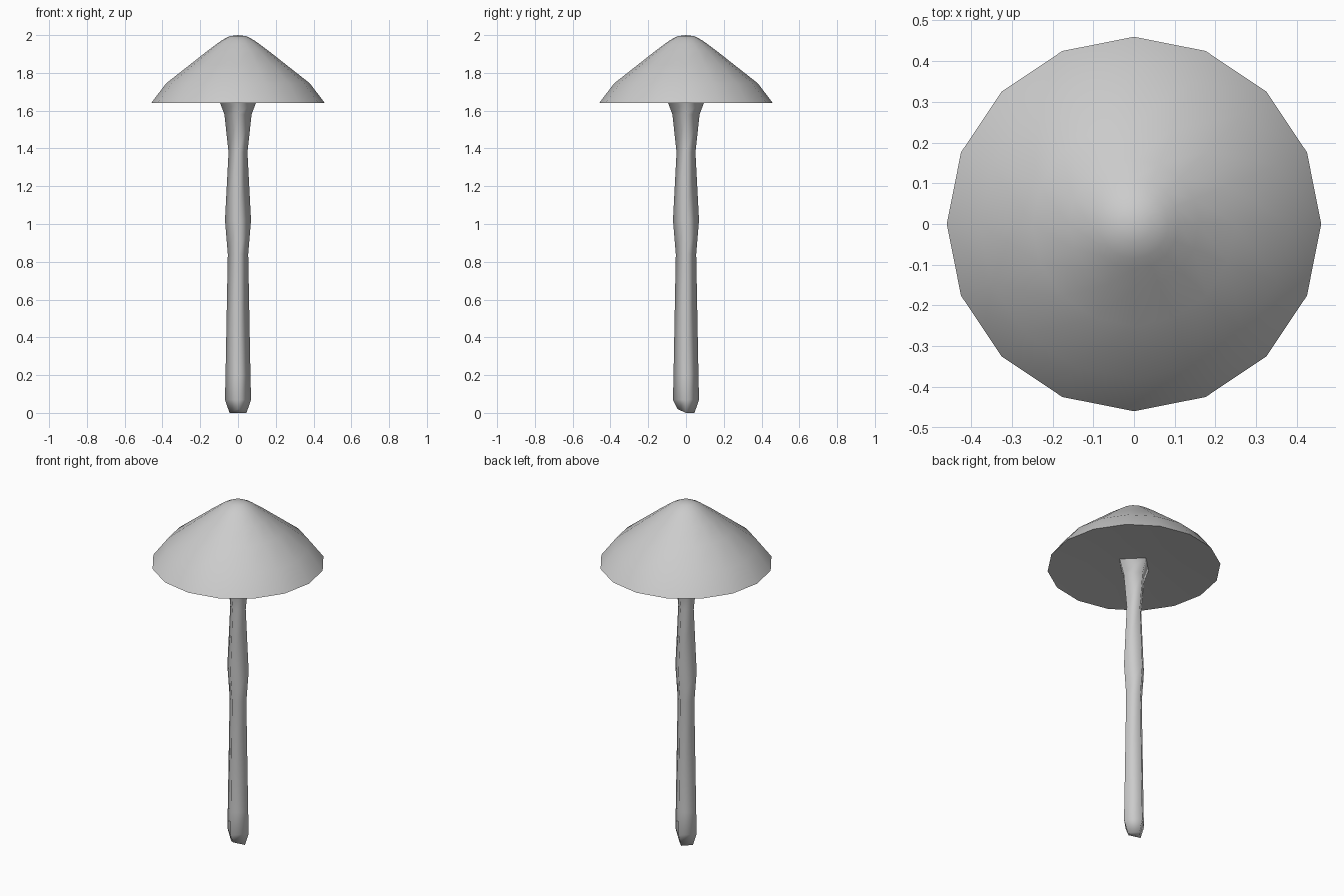
import bpy, bmesh, math

if "Cube" in bpy.data.objects:
    bpy.data.objects.remove(bpy.data.objects["Cube"])

grey = bpy.data.materials.new("light_grey")
grey.diffuse_color = (0.6, 0.6, 0.6, 1)
grey.use_nodes = True
grey.node_tree.nodes["Principled BSDF"].inputs["Base Color"].default_value = grey.diffuse_color


def lathe(name, profile, sides, tilt=None, angle=60):
    """Revolve (radius, z) points; a zero radius makes a pole, open ends get a cap."""
    bm = bmesh.new()
    rings = []
    for r, z in profile:
        if r == 0:
            rings.append([bm.verts.new((0, 0, z))])
            continue
        ring = []
        for i in range(sides):
            a = 2 * math.pi * i / sides
            ring.append(bm.verts.new((r * math.cos(a), r * math.sin(a), z)))
        rings.append(ring)
    for lo, hi in zip(rings, rings[1:]):
        for i in range(sides):
            j = (i + 1) % sides
            quad = [lo[i % len(lo)], lo[j % len(lo)], hi[j % len(hi)], hi[i % len(hi)]]
            bm.faces.new(list(dict.fromkeys(quad)))
    for ring in (rings[0], rings[-1]):
        if len(ring) > 1:
            bm.faces.new(ring)
    if tilt:
        for v in rings[0]:
            v.co.z += tilt(v.co)
    bmesh.ops.recalc_face_normals(bm, faces=bm.faces[:])
    mesh = bpy.data.meshes.new(name)
    bm.to_mesh(mesh)
    bm.free()
    mesh.materials.append(grey)
    obj = bpy.data.objects.new(name, mesh)
    bpy.context.collection.objects.link(obj)
    bpy.ops.object.select_all(action='DESELECT')
    obj.select_set(True)
    bpy.context.view_layer.objects.active = obj
    bpy.ops.object.shade_smooth_by_angle(angle=math.radians(angle))
    return obj


# Cap: shallow hollow underside, sharp rim, bell-shaped top
lathe("cap", [(0, 1.66), (0.25, 1.655), (0.46, 1.64), (0.38, 1.745), (0.25, 1.847),
              (0.16, 1.918), (0.11, 1.955), (0.085, 1.973), (0.045, 1.994), (0, 2.0)], 16)

# Stem: four-sided stalk with a swollen middle, flared top and slanted foot
lathe("stem", [(0.045, 0.0), (0.069, 0.07), (0.066, 0.2), (0.054, 0.84), (0.069, 1.02),
               (0.05, 1.38), (0.072, 1.58), (0.1, 1.655)], 4,
      tilt=lambda co: 0.02 if co.y < -0.01 else 0.0, angle=100)
